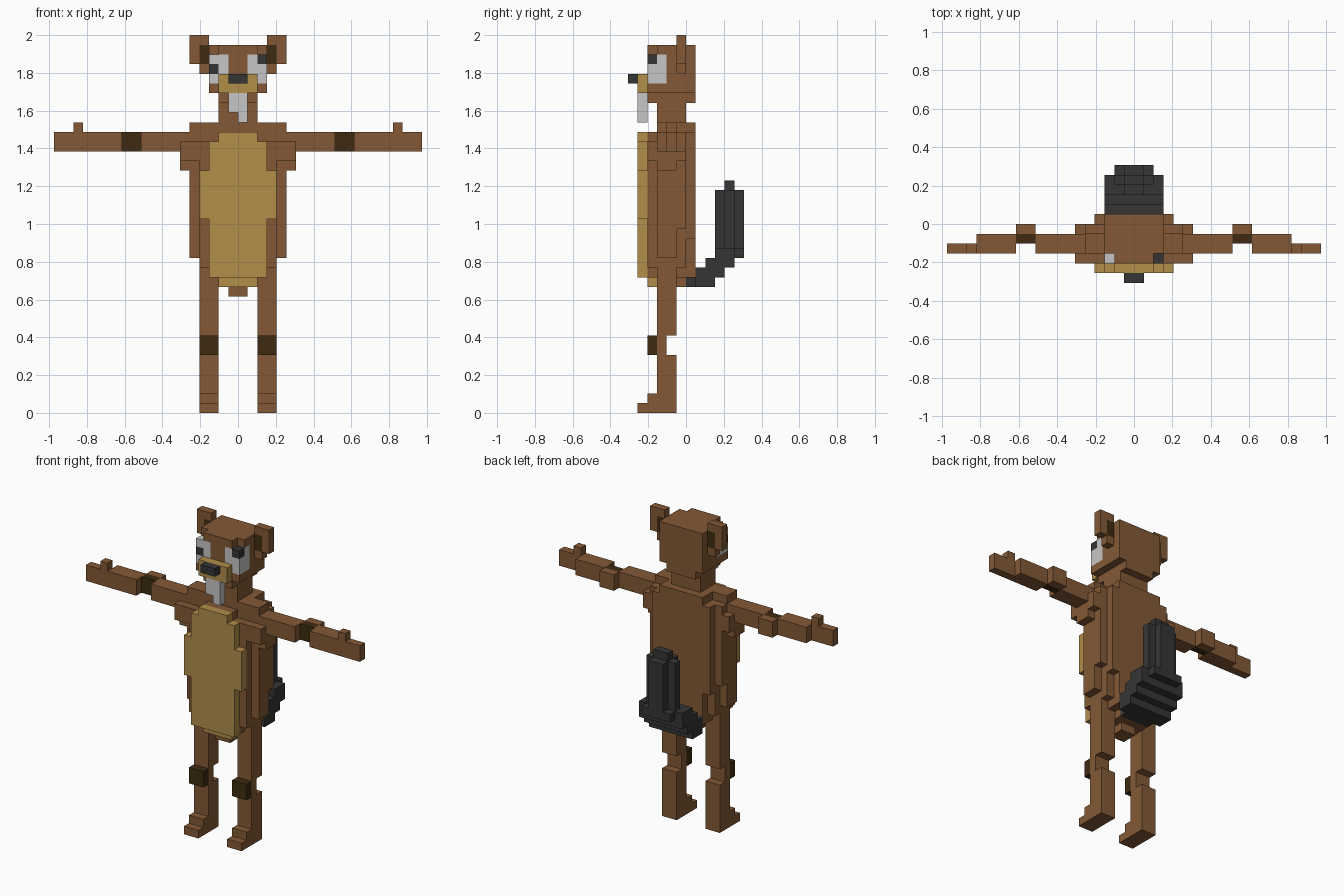
import bpy, bmesh
from mathutils import Vector

if "Cube" in bpy.data.objects:
    bpy.data.objects.remove(bpy.data.objects["Cube"])

U = 2 / 39          # edge length of one block
owner = {}          # block position -> part name
colour_of = {}      # part name -> material


def material(name, rgb):
    m = bpy.data.materials.new(name)
    lin = [((c / 255 + 0.055) / 1.055) ** 2.4 for c in rgb]
    m.diffuse_color = (*lin, 1)
    m.use_nodes = True
    m.node_tree.nodes["Principled BSDF"].inputs["Base Color"].default_value = m.diffuse_color
    return m


BROWN = material("fur brown", (131, 89, 53))
TAN = material("belly tan", (177, 142, 74))
DARK = material("charcoal", (53, 53, 54))
UMBER = material("dark umber", (62, 43, 17))
WHITE = material("off white", (198, 198, 198))


def fill(part, mat, x, y, z):
    """Fill a range of blocks; later fills replace earlier ones."""
    colour_of[part] = mat
    for i in range(*x):
        for j in range(*y):
            for k in range(*z):
                owner[i, j, k] = part


def pair(part, mat, x, y, z):
    """Fill a range on the right and its mirror on the left."""
    fill("right_" + part, mat, x, y, z)
    fill("left_" + part, mat, (-x[1], -x[0]), y, z)


def both(part, mat, half, y, z):
    """Fill a range centred on x = 0."""
    fill(part, mat, (-half, half), y, z)


# legs, feet and knees
pair("leg", BROWN, (2, 4), (-3, -1), (0, 6))
pair("leg", BROWN, (2, 4), (-3, -2), (6, 8))
pair("leg", BROWN, (2, 4), (-3, -1), (8, 15))
pair("leg", BROWN, (2, 4), (-4, -3), (0, 2))
pair("leg", BROWN, (2, 4), (-5, -4), (0, 1))
pair("knee", UMBER, (2, 4), (-4, -3), (6, 8))

# torso: core, flanks, back, shoulders and hips
both("torso", BROWN, 1, (-3, -1), (12, 13))
both("torso", BROWN, 2, (-3, 0), (13, 14))
both("torso", BROWN, 3, (-4, 0), (14, 16))
both("torso", BROWN, 4, (-4, 0), (15, 28))
both("torso", BROWN, 5, (-3, -1), (16, 30))
both("torso", BROWN, 5, (-1, 0), (19, 29))
both("torso", BROWN, 3, (0, 1), (14, 18))
both("torso", BROWN, 4, (0, 1), (18, 29))
both("torso", BROWN, 3, (-1, 1), (29, 30))
both("torso", BROWN, 2, (-4, -3), (28, 29))
both("torso", BROWN, 6, (-4, 0), (26, 28))
both("torso", BROWN, 6, (-3, -1), (25, 26))

# belly patch
both("belly", TAN, 2, (-4, -3), (13, 14))
both("belly", TAN, 3, (-5, -4), (14, 28))
both("belly", TAN, 4, (-5, -4), (20, 25))
both("belly", TAN, 2, (-5, -4), (28, 29))

# arms, elbows and hands
pair("arm", BROWN, (5, 10), (-3, -1), (27, 29))
pair("arm", BROWN, (10, 12), (-1, 0), (27, 29))
pair("elbow", UMBER, (10, 12), (-2, -1), (27, 29))
pair("arm", BROWN, (12, 16), (-3, -1), (27, 29))
pair("hand", BROWN, (16, 19), (-3, -2), (27, 29))
pair("hand", BROWN, (16, 17), (-3, -2), (29, 30))

# neck and head
both("neck", BROWN, 2, (-3, 0), (30, 32))
both("head", BROWN, 2, (-4, 1), (32, 33))
both("head", BROWN, 3, (-4, 1), (33, 37))
both("head", BROWN, 3, (-3, 1), (37, 38))
both("head", BROWN, 2, (-4, -3), (37, 38))

# ears
pair("ear", BROWN, (3, 4), (-1, 0), (35, 39))
pair("ear", BROWN, (4, 5), (-1, 0), (36, 39))
pair("inner_ear", UMBER, (3, 4), (-1, 0), (36, 38))

# eyes, with the pupils at different heights
pair("eye", WHITE, (1, 3), (-4, -2), (34, 37))
fill("right_pupil", DARK, (2, 3), (-4, -3), (36, 37))
fill("left_pupil", DARK, (-3, -2), (-4, -3), (35, 36))

# muzzle, nose and front teeth
both("muzzle", TAN, 2, (-5, -4), (33, 35))
both("nose", DARK, 1, (-6, -5), (34, 35))
fill("teeth", WHITE, (-1, 0), (-5, -4), (31, 33))
fill("teeth", WHITE, (0, 1), (-5, -4), (30, 33))

# tail: stepped flat base, then an upright paddle
both("tail", DARK, 2, (0, 1), (13, 14))
both("tail", DARK, 3, (1, 2), (13, 15))
both("tail", DARK, 3, (2, 3), (13, 16))
both("tail", DARK, 3, (3, 4), (14, 17))
both("tail", DARK, 3, (4, 5), (15, 17))
both("tail", DARK, 2, (5, 6), (16, 17))
both("tail", DARK, 1, (3, 6), (17, 23))
both("tail", DARK, 2, (4, 5), (17, 23))
both("tail", DARK, 1, (4, 5), (23, 24))

# turn each part's blocks into a mesh of its outer faces
for part, mat in colour_of.items():
    bm = bmesh.new()
    for cell in [c for c, p in owner.items() if p == part]:
        for axis in range(3):
            for side in (0, 1):
                step = [0, 0, 0]
                step[axis] = 2 * side - 1
                if tuple(c + s for c, s in zip(cell, step)) in owner:
                    continue
                b, c = (axis + 1) % 3, (axis + 2) % 3
                loop = [(0, 0), (1, 0), (1, 1), (0, 1)]
                corners = []
                for s, t in (loop if side else loop[::-1]):
                    p = Vector(cell)
                    p[axis] += side
                    p[b] += s
                    p[c] += t
                    corners.append(bm.verts.new(p * U))
                bm.faces.new(corners)
    bmesh.ops.remove_doubles(bm, verts=bm.verts, dist=U * 0.01)
    mesh = bpy.data.meshes.new(part)
    bm.to_mesh(mesh)
    bm.free()
    mesh.materials.append(mat)
    bpy.context.collection.objects.link(bpy.data.objects.new(part, mesh))
